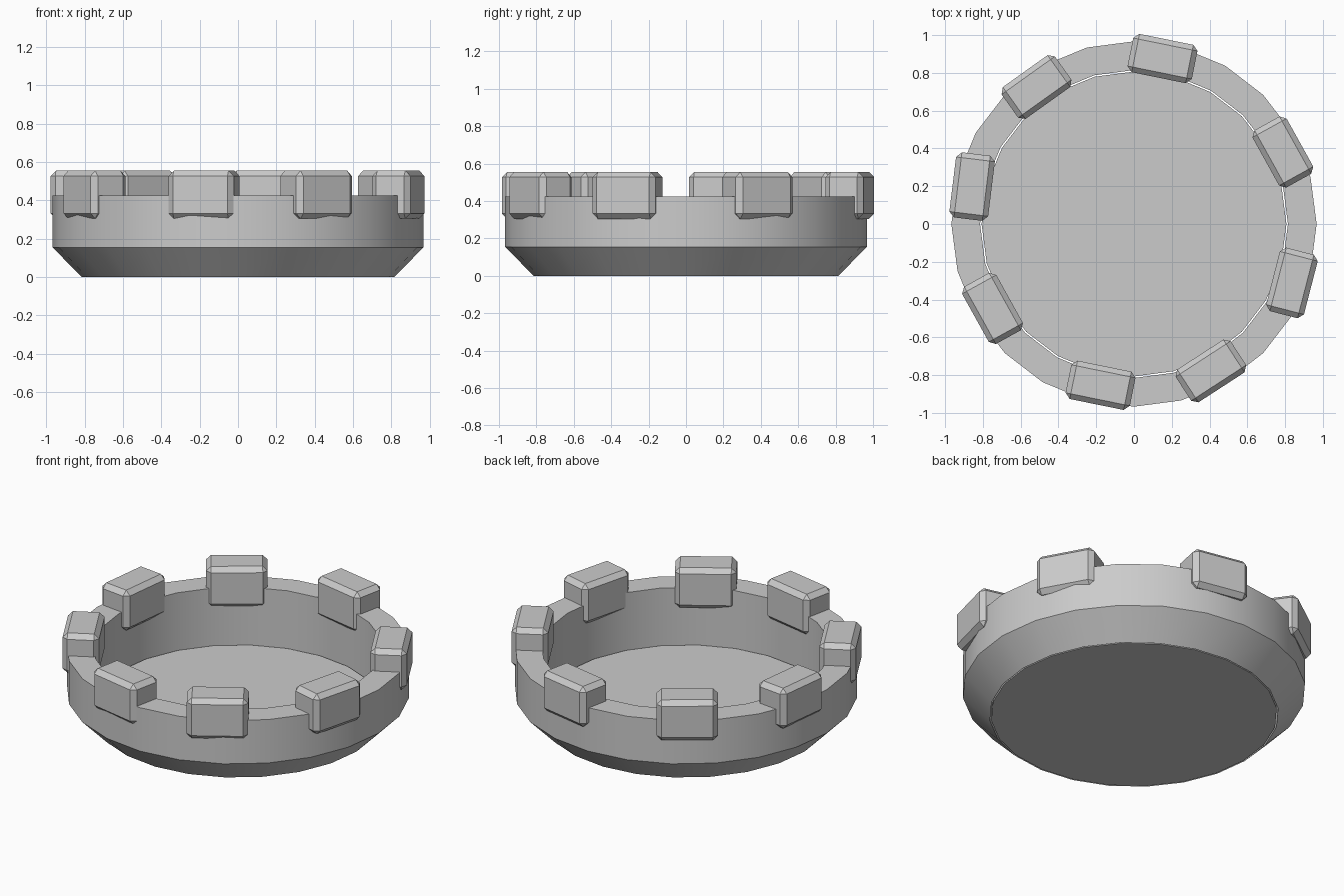
import bpy, bmesh, math
from mathutils import Matrix

if "Cube" in bpy.data.objects:
    bpy.data.objects.remove(bpy.data.objects["Cube"], do_unlink=True)

SIDES = 24
grey = bpy.data.materials.new("light_grey")
grey.use_nodes = True
COLOUR = (0.6, 0.6, 0.6, 1)
grey.diffuse_color = COLOUR
grey.node_tree.nodes["Principled BSDF"].inputs["Base Color"].default_value = COLOUR


def add_object(name, bm, smooth=False):
    bmesh.ops.recalc_face_normals(bm, faces=bm.faces)
    mesh = bpy.data.meshes.new(name)
    bm.to_mesh(mesh)
    bm.free()
    mesh.materials.append(grey)
    obj = bpy.data.objects.new(name, mesh)
    bpy.context.collection.objects.link(obj)
    if smooth:
        bpy.ops.object.select_all(action='DESELECT')
        obj.select_set(True)
        bpy.context.view_layer.objects.active = obj
        bpy.ops.object.shade_smooth_by_angle(angle=math.radians(30))
    return obj


def lathe_ring(name, profile):
    """Revolve a closed (radius, height) profile around z."""
    bm = bmesh.new()
    loops = []
    for i in range(SIDES):
        a = 2 * math.pi * i / SIDES
        loops.append([bm.verts.new((r * math.cos(a), r * math.sin(a), z))
                      for r, z in profile])
    n = len(profile)
    for i in range(SIDES):
        here, there = loops[i], loops[(i + 1) % SIDES]
        for k in range(n):
            bm.faces.new((here[k], there[k], there[(k + 1) % n], here[(k + 1) % n]))
    return add_object(name, bm, smooth=True)


# Round wall with a chamfered foot
lathe_ring("wall", [(0.815, 0), (0.967, 0.155), (0.967, 0.425), (0.815, 0.425)])

# Floor disc, with a hairline gap to the wall
bm = bmesh.new()
bmesh.ops.create_cone(bm, cap_ends=True, segments=SIDES, radius1=0.807, radius2=0.807,
                      depth=0.07,
                      matrix=Matrix.Translation((0, 0, 0.035)) @ Matrix.Rotation(math.pi / 2, 4, 'Z'))
add_object("floor", bm, smooth=True)

# Bevelled blocks on the rim: x, y, facing angle
blocks = [(0.151, 0.876, 78.5), (0.788, 0.381, 29), (0.836, -0.312, -14.5),
          (0.407, -0.778, -57), (-0.177, -0.854, -101.5), (-0.749, -0.447, -151),
          (-0.857, 0.198, 173), (-0.516, 0.725, 125.5)]
for i, (x, y, angle) in enumerate(blocks, 1):
    bm = bmesh.new()
    bmesh.ops.create_cube(bm, size=1, matrix=Matrix.Diagonal((0.207, 0.347, 0.25, 1)))
    bmesh.ops.bevel(bm, geom=bm.edges[:], offset=0.028, segments=1, affect='EDGES')
    obj = add_object(f"rim_block_{i}", bm)
    obj.location = (x, y, 0.43)
    obj.rotation_euler.z = math.radians(angle)
